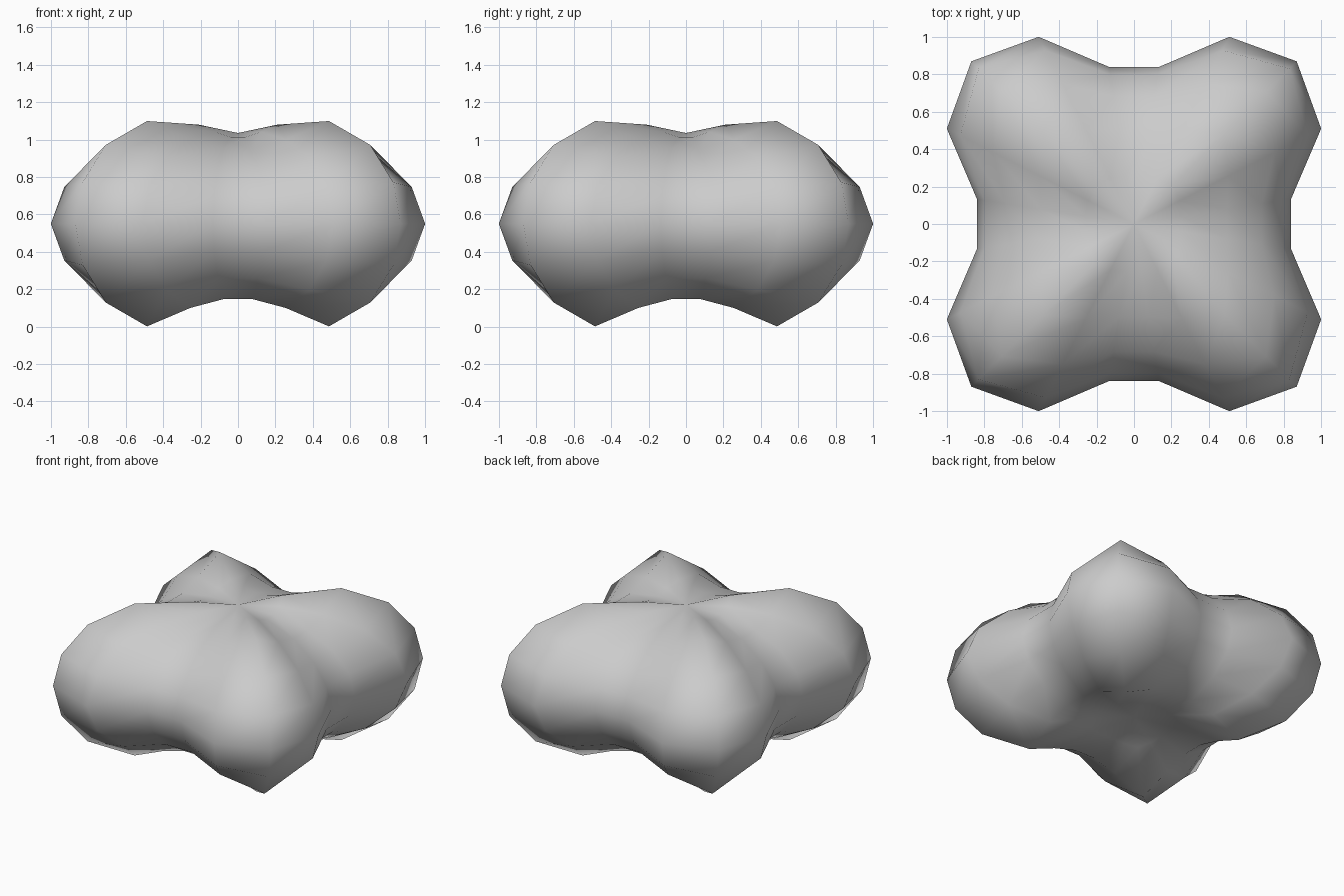
import bpy, bmesh, math

if "Cube" in bpy.data.objects:
    bpy.data.objects.remove(bpy.data.objects["Cube"])

SEG = 20          # segments around, 18 degrees apart
FLAT = 0.58       # vertical squash of the sphere
MID = 0.55        # height of the equator

# latitude: radius on the lobe ridge, beside the ridge, and in the valley
RINGS = {
    0:  (1.23, 1.123, 0.85),
    18: (1.235, 1.096, 0.85),
    36: (1.236, 1.04, 0.855),
    54: (1.17, 0.96, 0.86),
    72: (0.96, 0.89, 0.84),
}
DENT = (-0.40, -0.39, -0.38)   # heights of the hollow under the body


def ring(bm, lat):
    a = math.radians(lat)
    verts = []
    for i in range(SEG):
        k = abs(i % 5 - 2)     # steps away from the nearest ridge
        r = RINGS[abs(lat)][k]
        t = math.radians(9 + 18 * i)
        z = r * math.sin(a) * FLAT
        if lat == -72:
            z = DENT[k]
        rho = r * math.cos(a)
        verts.append(bm.verts.new((rho * math.cos(t), rho * math.sin(t), z + MID)))
    return verts


# Four-lobed body with a shallow top and a hollow underside
bm = bmesh.new()
rings = [ring(bm, lat) for lat in range(-72, 73, 18)]
bottom = bm.verts.new((0, 0, MID - 0.34))
top = bm.verts.new((0, 0, MID + 0.485))
for i in range(SEG):
    j = (i + 1) % SEG
    for lo, hi in zip(rings, rings[1:]):
        bm.faces.new((lo[i], lo[j], hi[j], hi[i]))
    bm.faces.new((bottom, rings[0][j], rings[0][i]))
    bm.faces.new((top, rings[-1][i], rings[-1][j]))
for f in bm.faces:
    f.smooth = True
mesh = bpy.data.meshes.new("lobed_body")
bm.to_mesh(mesh)
bm.free()
body = bpy.data.objects.new("lobed_body", mesh)
bpy.context.collection.objects.link(body)
